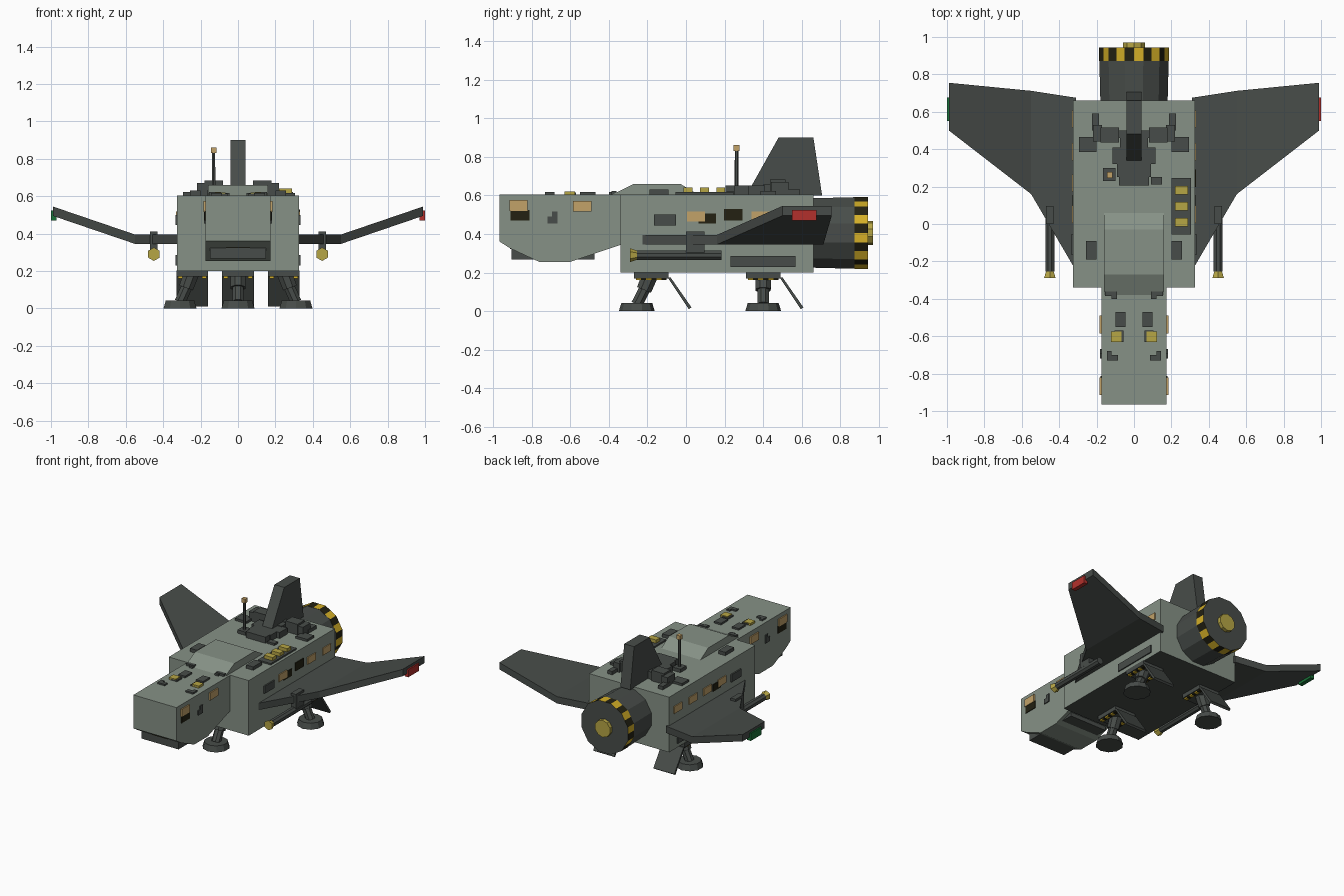
import bpy, bmesh, math
from mathutils import Vector

if "Cube" in bpy.data.objects:
    bpy.data.objects.remove(bpy.data.objects["Cube"])


def material(name, r, g, b):
    m = bpy.data.materials.new(name)
    m.diffuse_color = (r, g, b, 1)
    m.use_nodes = True
    m.node_tree.nodes["Principled BSDF"].inputs["Base Color"].default_value = m.diffuse_color
    return m


HULL = material("grey green hull", .24, .285, .24)
DARK = material("dark grey", .064, .073, .067)
TAN = material("tan window", .54, .36, .14)
LAMP = material("pale yellow", .47, .38, .06)
YELLOW = material("warning yellow", .66, .43, .02)
BLACK = material("near black", .017, .015, .006)
RED = material("red light", .45, .03, .025)
GREEN = material("green light", .01, .17, .04)


def finish(name, bm, mats, mirror=False, rule=None):
    """Turn a bmesh into an object; rule(face) gives the material index."""
    bmesh.ops.recalc_face_normals(bm, faces=bm.faces[:])
    bm.normal_update()
    if rule:
        for f in bm.faces:
            f.material_index = rule(f)
    me = bpy.data.meshes.new(name)
    bm.to_mesh(me)
    bm.free()
    for m in mats:
        me.materials.append(m)
    ob = bpy.data.objects.new(name, me)
    bpy.context.collection.objects.link(ob)
    if mirror:
        ob.modifiers.new("mirror", 'MIRROR').use_axis[0] = True
    return ob


def loft(name, rings, mats, mirror=False, rule=None):
    bm = bmesh.new()
    rs = [[bm.verts.new(p) for p in ring] for ring in rings]
    n = len(rs[0])
    for a, b in zip(rs, rs[1:]):
        for i in range(n):
            j = (i + 1) % n
            bm.faces.new((a[i], a[j], b[j], b[i]))
    bm.faces.new(rs[0])
    bm.faces.new(rs[-1])
    return finish(name, bm, mats, mirror, rule)


def prism(name, yz, x0, x1, mat, mirror=False):
    return loft(name, [[(x, y, z) for y, z in yz] for x in (x0, x1)], [mat], mirror)


def box(name, x0, x1, y0, y1, z0, z1, mat, mirror=False):
    return prism(name, [(y0, z0), (y1, z0), (y1, z1), (y0, z1)], x0, x1, mat, mirror)


def tube(name, p0, p1, r0, r1, n, mat, mirror=False):
    p0, p1 = Vector(p0), Vector(p1)
    q = (p1 - p0).to_track_quat('Z', 'Y')
    rings = []
    for p, r in ((p0, r0), (p1, r1)):
        rings.append([p + q @ Vector((r * math.cos(math.tau * (i + .5) / n),
                                      r * math.sin(math.tau * (i + .5) / n), 0)) for i in range(n)])
    return loft(name, rings, [mat], mirror)


# main hull with dark underside, nose and raised canopy
hull_rings = [[(x, y, z) for x, z in ((-.325, .2), (.325, .2), (.325, .605), (-.325, .605))]
              for y in (-.34, .66)]
loft("main_hull", hull_rings, [HULL, DARK], rule=lambda f: 1 if f.normal.z < -.9 else 0)
prism("nose", [(-.965, .605), (-.965, .36), (-.91, .325), (-.76, .255), (-.6, .255),
               (-.335, .345), (-.335, .605)], -.175, .175, HULL)
prism("canopy", [(-.39, .6), (-.27, .66), (-.03, .66), (.06, .606)], -.16, .16, HULL)
box("chin_unit", -.15, .15, -.905, -.475, .268, .335, DARK)
box("chin_slot", -.065, .065, -.912, -.9, .322, .338, BLACK)

# engine drum, striped ring and nozzle
tube("engine_drum", (0, .65, .405), (0, .88, .405), .186, .192, 12, DARK)
corners = [(.194 * math.cos(math.tau * (i + .5) / 12), .194 * math.sin(math.tau * (i + .5) / 12))
           for i in range(12)]
outline = []
for i, (a, b) in enumerate(corners):
    c, d = corners[(i + 1) % 12]
    outline += [(a, b), ((a + c) / 2, (b + d) / 2)]


def ring_rule(f):
    if abs(f.normal.y) > .8:
        return 0
    c = f.calc_center_median()
    k = int((math.atan2(c.z - .405, c.x) / math.tau * 24) % 24)
    return 1 if k % 2 else 2


loft("engine_ring", [[(x, y, z + .405) for x, z in outline] for y in (.872, .944)],
     [DARK, YELLOW, BLACK], rule=ring_rule)
tube("engine_nozzle", (0, .93, .405), (0, .97, .405), .063, .063, 10, LAMP)

# wings: flat inner part, raised outer part
wing = [(.31, -.25, .675, .345), (.55, .16, .712, .345), (.99, .50, .755, .495)]
loft("wing", [[(x, a, z), (x, b, z), (x, b, z + .05), (x, a, z + .05)] for x, a, b, z in wing],
     [DARK], mirror=True)
box("right_tip_light", .97, 1.0, .55, .675, .47, .525, RED)
box("left_tip_light", -1.0, -.97, .55, .675, .47, .525, GREEN)

# wing guns
tube("gun_barrel", (.45, -.255, .29), (.45, .185, .29), .026, .026, 8, DARK, True)
tube("gun_muzzle", (.45, -.29, .29), (.45, -.25, .29), .036, .022, 6, LAMP, True)
box("gun_mount", .43, .47, 0, .095, .3, .412, DARK, True)

# tail fin and roof machinery
prism("tail_fin", [(.34, .6), (.34, .65), (.48, .9), (.66, .9), (.705, .6)], -.04, .04, DARK)
box("roof_base_front", -.08, .08, .205, .26, .6, .65, DARK)
box("roof_base_mid", -.09, .09, .25, .33, .6, .65, DARK)
box("roof_base_back", -.115, .115, .32, .41, .6, .65, DARK)
box("roof_spine", -.075, .075, .4, .47, .6, .655, DARK)
for name, x0, x1, y0, y1, z1 in [
        ("roof_pump", .08, .18, .435, .515, .683), ("roof_pipe", .17, .22, .44, .53, .67),
        ("roof_block", .2, .293, .385, .465, .622), ("roof_stub", .187, .225, .5, .59, .63),
        ("roof_side_box", .2, .257, -.19, -.09, .63), ("roof_link", .03, .1, .46, .5, .66),
        ("nose_hatch", .045, .1, -.55, -.47, .618), ("nose_lamp_base", .055, .105, -.63, -.57, .615),
        ("nose_step", .09, .155, -.385, -.36, .622), ("nose_step_end", .09, .12, -.4, -.37, .618),
        ("nose_vent", .085, .145, -.73, -.7, .616), ("nose_vent_end", .12, .145, -.71, -.68, .616)]:
    box(name, x0, x1, y0, y1, .6, z1, DARK, True)
box("nose_lamp", .066, .122, -.63, -.575, .6, .621, LAMP, True)
box("roof_hatch", .09, .15, .21, .25, .6, .62, DARK)

# lamp panel on the roof
box("lamp_panel", .2, .305, -.055, .245, .6, .616, DARK)
for i in range(3):
    y = .01 + i * .085
    box("roof_lamp_%d" % i, .22, .29, y - .023, y + .023, .61, .64, LAMP)

# antenna
box("antenna_base", -.165, -.1, .23, .3, .6, .63, DARK)
tube("antenna_pole", (-.13, .262, .6), (-.13, .262, .835), .011, .009, 6, DARK)
box("antenna_cap", -.145, -.115, .247, .277, .83, .86, TAN)

# nose side windows and panels
box("nose_window_front", .17, .184, -.915, -.82, .52, .575, TAN, True)
box("nose_window_low", .17, .18, -.91, -.812, .47, .524, BLACK, True)
box("nose_window_back", .17, .184, -.585, -.49, .515, .57, TAN, True)
box("nose_side_vent", .17, .182, -.695, -.667, .455, .515, DARK, True)
box("nose_side_vent_end", .17, .182, -.718, -.69, .455, .49, DARK, True)

# hull side windows and panels
for i, y in enumerate((.005, .34, .515)):
    box("hull_window_%d" % i, .32, .332, y, y + .093, .465, .517, TAN, True)
box("hull_dark_window_low", .32, .33, .065, .155, .453, .505, BLACK, True)
box("hull_dark_window", .32, .331, .197, .292, .47, .53, BLACK)
box("left_hull_window", -.332, -.32, .175, .265, .465, .517, TAN)
box("hull_side_box", .32, .335, -.167, -.053, .445, .5, DARK, True)
box("lower_side_panel", .32, .333, .23, .568, .23, .285, DARK, True)

# landing gear: housing, striped rim, leg, foot and slanted door
for name, hx, hy, fx, fy, mir in (("front", 0, -.18, 0, -.255, False),
                                  ("rear", .245, .4, .31, .4, True)):
    w = .085
    box(name + "_gear_housing", hx - w, hx + w, hy - .09, hy + .09, .17, .203, DARK, mir)
    for i in range(6):
        y = hy - .08 + i * .0267
        for s, side in ((-1, "inner"), (1, "outer")):
            c = hx + s * (w - .02)
            box("%s_gear_stripe_%s_%d" % (name, side, i), c - .012, c + .012, y, y + .0267,
                .161, .171, (YELLOW, BLACK)[i % 2], mir)
    tube(name + "_gear_upper_leg", (hx, hy, .2), ((hx + fx) / 2, (hy + fy) / 2, .11),
         .045, .042, 8, DARK, mir)
    tube(name + "_gear_lower_leg", (hx, hy, .18), (fx, fy, .035), .032, .032, 8, DARK, mir)
    tube(name + "_gear_foot", (fx, fy, 0), (fx, fy, .042), .093, .08, 10, DARK, mir)
    d = hy + .085
    prism(name + "_gear_door", [(d, .175), (d + .015, .175), (d + .123, .02), (d + .11, .01)],
          hx - w, hx + w, DARK, mir)
